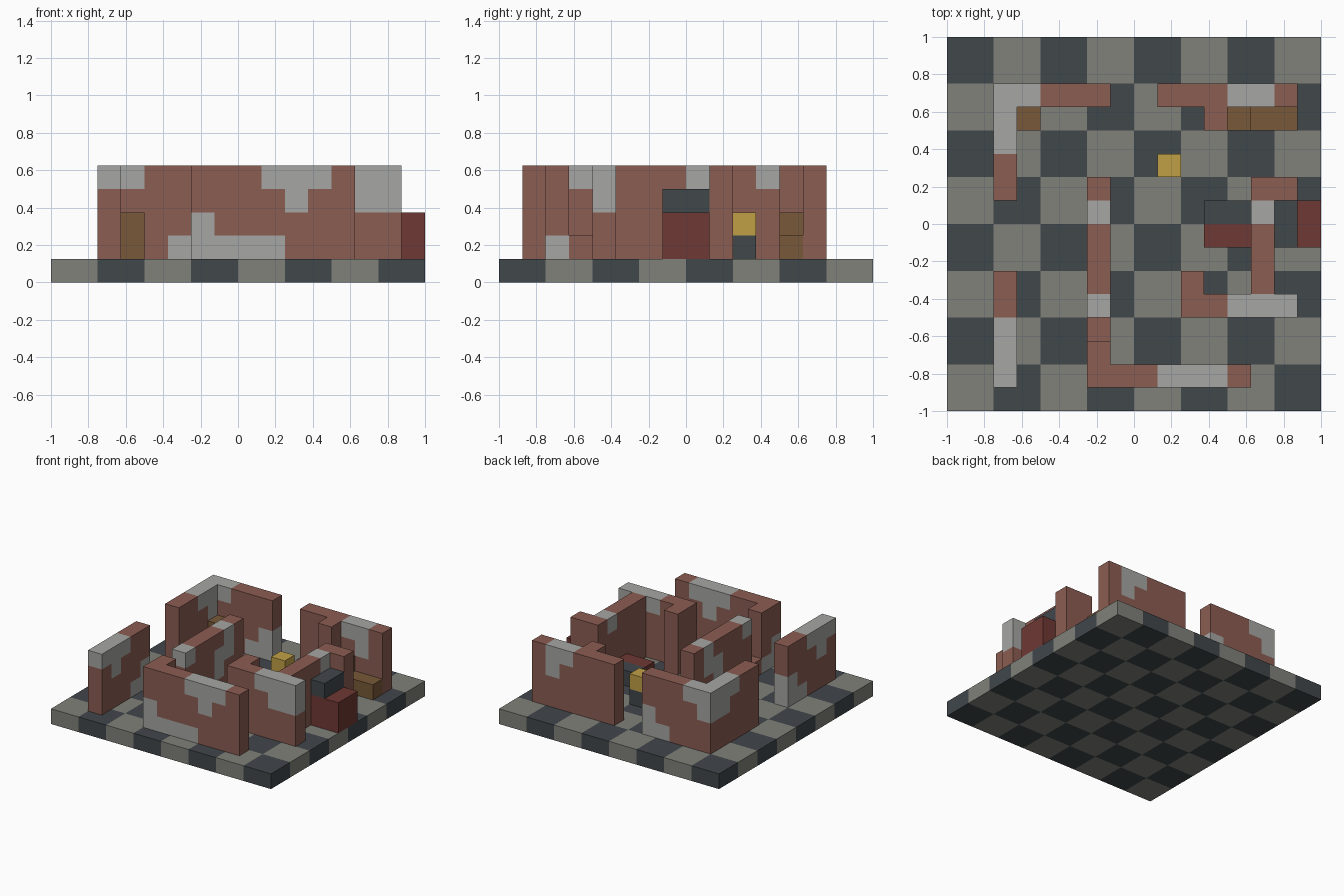
import bpy
import bmesh
from mathutils import Vector

if "Cube" in bpy.data.objects:
    bpy.data.objects.remove(bpy.data.objects["Cube"], do_unlink=True)

UNIT = 0.125


def material(name, hex_code):
    rgb = [int(hex_code[i:i + 2], 16) / 255 for i in (0, 2, 4)]
    lin = [c / 12.92 if c <= 0.04045 else ((c + 0.055) / 1.055) ** 2.4 for c in rgb]
    m = bpy.data.materials.new(name)
    m.use_nodes = True
    m.diffuse_color = (*lin, 1)
    bsdf = m.node_tree.nodes["Principled BSDF"]
    bsdf.inputs["Base Color"].default_value = (*lin, 1)
    bsdf.inputs["Roughness"].default_value = 0.9
    return m


STONE = material("floor_stone", "80817a")
SLATE = material("dark_slate", "41474b")
BRICK = material("brick", "8b5d52")
PLASTER = material("pale_plaster", "a6a6a4")
RED = material("red_fabric", "6f3833")
GOLD = material("gold", "c0a046")
WOOD = material("wood", "785938")


def block(x, y, z):
    """Unit cells in a box; each argument is a (first, last) pair."""
    return [(i, j, k) for i in range(x[0], x[1] + 1)
            for j in range(y[0], y[1] + 1) for k in range(z[0], z[1] + 1)]


def build(name, cells, mats, rule=lambda c: 0):
    """Mesh of the exposed cell sides, coloured per cell by the rule."""
    cells = set(cells)
    bm = bmesh.new()
    for c in sorted(cells):
        for axis in range(3):
            for sign in (-1, 1):
                n = Vector((0, 0, 0))
                n[axis] = sign
                if tuple(int(a + b) for a, b in zip(c, n)) in cells:
                    continue
                u = Vector((0, 0, 0))
                u[(axis + 1) % 3] = 1
                v = n.cross(u)
                mid = Vector(c) + Vector((0.5, 0.5, 0.5)) + n / 2
                ring = [mid + (a * u + b * v) / 2
                        for a, b in ((-1, -1), (1, -1), (1, 1), (-1, 1))]
                face = bm.faces.new([bm.verts.new((p - Vector((8, 8, 0))) * UNIT)
                                     for p in ring])
                face.material_index = rule(c)
    bmesh.ops.remove_doubles(bm, verts=bm.verts, dist=0.001)
    me = bpy.data.meshes.new(name)
    bm.to_mesh(me)
    bm.free()
    for m in mats:
        me.materials.append(m)
    ob = bpy.data.objects.new(name, me)
    bpy.context.collection.objects.link(ob)
    return ob


# Chequered floor slab
build("floor", block((0, 15), (0, 15), (0, 0)), [STONE, SLATE],
      lambda c: (c[0] // 2 + c[1] // 2) % 2)

# Cells where pale plaster covers the brick
patches = set(
    block((2, 2), (1, 3), (4, 4)) + [(2, 2, 3)]
    + block((2, 2), (5, 5), (1, 2)) + [(2, 4, 1)]
    + block((2, 2), (11, 13), (4, 4)) + block((2, 2), (12, 13), (3, 3)) + [(3, 13, 4)]
    + block((5, 6), (13, 13), (1, 1)) + [(6, 13, 2)]
    + block((12, 13), (13, 13), (4, 4)) + [(13, 13, 3)]
    + block((9, 11), (1, 1), (4, 4)) + [(10, 1, 3)]
    + block((6, 9), (1, 1), (1, 1)) + [(6, 1, 2), (6, 2, 1)]
    + [(6, 4, 4), (6, 8, 4), (6, 8, 3), (6, 7, 3), (6, 7, 2)]
    + block((12, 14), (4, 4), (4, 4)) + block((13, 14), (4, 4), (3, 3))
    + [(13, 8, 4)])

# Ruined walls, as plan rectangles of full height
FULL = (1, 4)
walls = {
    "right_front_wall": [((2, 2), (1, 5))],
    "right_back_corner_wall": [((2, 2), (9, 13)), ((2, 6), (13, 13))],
    "left_back_wall": [((9, 14), (13, 13)), ((11, 11), (12, 12))],
    "front_wall": [((6, 12), (1, 1)), ((6, 6), (2, 2))],
    "middle_wall": [((6, 6), (4, 9))],
    "left_room_wall": [((10, 14), (4, 4)), ((10, 10), (5, 5)),
                       ((13, 13), (5, 9)), ((14, 14), (9, 9))],
}
for name, plan in walls.items():
    cells = [c for x, y in plan for c in block(x, y, FULL)]
    build(name, cells, [BRICK, PLASTER], lambda c: int(c in patches))
build("window_sill", [(6, 3, 1)], [BRICK])

# Wooden crates against the back walls
build("right_crate", block((3, 3), (12, 12), (1, 2)), [WOOD])
build("left_crates", block((12, 12), (12, 12), (1, 2))
      + block((13, 14), (12, 12), (1, 1)), [WOOD])

# Couch outside, low bench inside, and the gold treasure on its stand
build("couch_seat", block((14, 15), (7, 8), (1, 2)), [RED])
build("couch_back", block((14, 14), (7, 8), (3, 3)), [SLATE])
build("bench", block((11, 12), (7, 8), (1, 1)), [RED, SLATE], lambda c: int(c[1] == 8))
build("treasure_stand", [(9, 10, 1)], [SLATE])
build("treasure", [(9, 10, 2)], [GOLD])
